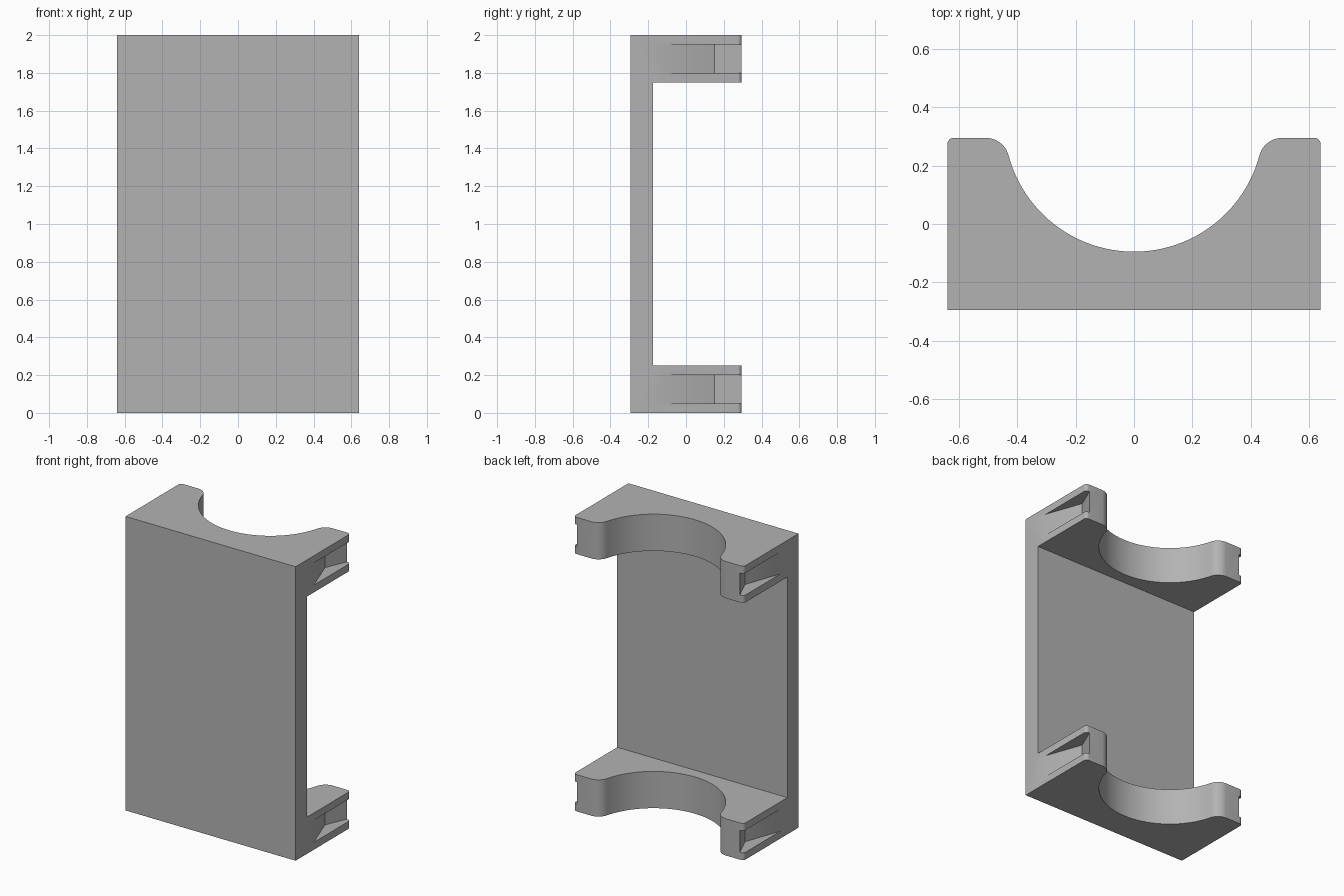
import bpy, bmesh
from math import sin, cos, pi, sqrt, atan2, acos, radians
from mathutils import Vector

cube = bpy.data.objects.get("Cube")
if cube:
    bpy.data.objects.remove(cube, do_unlink=True)

HALF_W, HALF_D, HEIGHT = 0.64, 0.295, 2.0
PLATE_BACK = -0.175          # inner face of the back plate
CRADLE_H = 0.25
BORE_Y, BORE_R = 0.35, 0.445  # centre and radius of the round seat
LIP_R, CORNER_R = 0.08, 0.022

grey = bpy.data.materials.new("plain grey")
grey.use_nodes = True
colour = (0.45, 0.45, 0.45, 1)
grey.diffuse_color = colour
grey.node_tree.nodes["Principled BSDF"].inputs["Base Color"].default_value = colour


def arc(cx, cy, r, a0, a1, n):
    return [(cx + r * cos(a0 + (a1 - a0) * i / n),
             cy + r * sin(a0 + (a1 - a0) * i / n)) for i in range(n + 1)]


def prism(name, outline, z0, z1):
    """Extrude a closed xy outline from z0 to z1."""
    bm = bmesh.new()
    face = bm.faces.new([bm.verts.new((x, y, z0)) for x, y in outline])
    top = bmesh.ops.extrude_face_region(bm, geom=[face])["geom"]
    bmesh.ops.translate(bm, vec=Vector((0, 0, z1 - z0)),
                        verts=[v for v in top if isinstance(v, bmesh.types.BMVert)])
    bmesh.ops.recalc_face_normals(bm, faces=bm.faces)
    mesh = bpy.data.meshes.new(name)
    bm.to_mesh(mesh)
    bm.free()
    mesh.materials.append(grey)
    obj = bpy.data.objects.new(name, mesh)
    bpy.context.collection.objects.link(obj)
    return obj


def combine(target, other, operation):
    mod = target.modifiers.new(operation.lower(), 'BOOLEAN')
    mod.operation, mod.object, mod.solver = operation, other, 'EXACT'
    bpy.context.view_layer.objects.active = target
    bpy.ops.object.modifier_apply(modifier=mod.name)
    bpy.data.objects.remove(other, do_unlink=True)


# Right half of the cradle outline: outer corner, rounded lip, then half the seat
lip_y = HALF_D - LIP_R
lip_x = sqrt((BORE_R + LIP_R) ** 2 - (BORE_Y - lip_y) ** 2)
seat_a = atan2(lip_y - BORE_Y, lip_x)
half = [(HALF_W, -HALF_D)]
half += arc(HALF_W - CORNER_R, HALF_D - CORNER_R, CORNER_R, 0, pi / 2, 6)
half += arc(lip_x, lip_y, LIP_R, pi / 2, pi + seat_a, 10)
half += arc(0, BORE_Y, BORE_R, seat_a, -pi / 2, 24)[1:]
outline = half + [(-x, y) for x, y in reversed(half[:-1])]

# Tie groove: slopes in from the side, then back out to the tip
groove = [(HALF_W, -0.1), (0.55, 0.15), (0.612, HALF_D), (0.62, 0.4),
          (0.8, 0.4), (0.8, -0.1)]

# Back plate
bracket = prism("bracket", [(-HALF_W, -HALF_D), (HALF_W, -HALF_D),
                            (HALF_W, PLATE_BACK), (-HALF_W, PLATE_BACK)], 0, HEIGHT)

# Lower and upper cradles with a groove on both arms
for z in (0, HEIGHT - CRADLE_H):
    cradle = prism("cradle", outline, z, z + CRADLE_H)
    for side in (-1, 1):
        cutter = prism("groove_cutter", [(side * x, y) for x, y in groove],
                       z + 0.05, z + 0.2)
        combine(cradle, cutter, 'DIFFERENCE')
    combine(bracket, cradle, 'UNION')

# Merge flat regions and smooth the curved ones
bm = bmesh.new()
bm.from_mesh(bracket.data)
bmesh.ops.remove_doubles(bm, verts=bm.verts, dist=0.0001)
bmesh.ops.dissolve_limit(bm, angle_limit=radians(0.5), verts=bm.verts, edges=bm.edges)
bm.to_mesh(bracket.data)
bm.free()
bpy.ops.object.select_all(action='DESELECT')
bracket.select_set(True)
bpy.context.view_layer.objects.active = bracket
bpy.ops.object.shade_smooth_by_angle(angle=radians(30))
